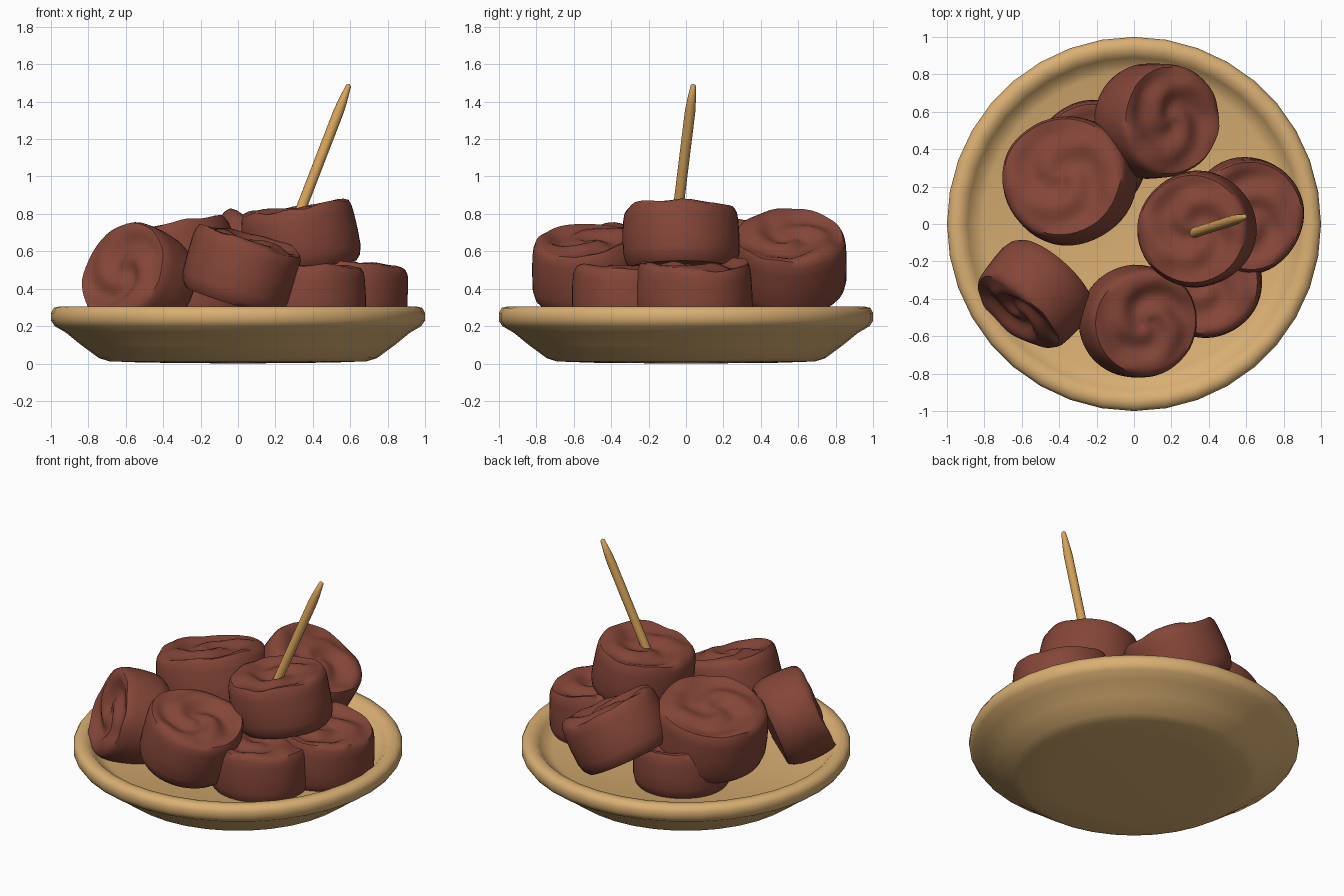
import bpy
import bmesh
import math
from mathutils import Vector, noise

if "Cube" in bpy.data.objects:
    bpy.data.objects.remove(bpy.data.objects["Cube"], do_unlink=True)


def material(name, color):
    m = bpy.data.materials.new(name)
    m.use_nodes = True
    m.diffuse_color = (*color, 1)
    bsdf = next(n for n in m.node_tree.nodes if n.type == "BSDF_PRINCIPLED")
    bsdf.inputs["Base Color"].default_value = (*color, 1)
    return m


tan = material("tan ceramic", (0.70, 0.43, 0.17))
brown = material("brown meat", (0.235, 0.061, 0.040))
wood = material("light wood", (0.68, 0.37, 0.10))


def lathe(name, profile, sides, mat, shape=None):
    """Spin (radius, height) points about z; the ends close on the axis."""
    bm = bmesh.new()
    rings = []
    for r, z in profile:
        count = sides if r > 0 else 1
        ring = []
        for i in range(count):
            a = math.tau * i / count
            p = Vector((r * math.cos(a), r * math.sin(a), z))
            ring.append(bm.verts.new(shape(p) if shape else p))
        rings.append(ring)
    for low, high in zip(rings, rings[1:]):
        for i in range(sides):
            j = (i + 1) % sides
            if len(low) == 1:
                bm.faces.new((low[0], high[j], high[i]))
            elif len(high) == 1:
                bm.faces.new((low[i], low[j], high[0]))
            else:
                bm.faces.new((low[i], low[j], high[j], high[i]))
    bmesh.ops.recalc_face_normals(bm, faces=bm.faces)
    mesh = bpy.data.meshes.new(name)
    bm.to_mesh(mesh)
    bm.free()
    mesh.materials.append(mat)
    obj = bpy.data.objects.new(name, mesh)
    bpy.context.collection.objects.link(obj)
    bpy.ops.object.select_all(action="DESELECT")
    obj.select_set(True)
    bpy.context.view_layer.objects.active = obj
    bpy.ops.object.shade_smooth_by_angle(angle=math.radians(50))
    return obj


def aim(obj, center, axis):
    obj.location = center
    obj.rotation_mode = "QUATERNION"
    obj.rotation_quaternion = Vector((0, 0, 1)).rotation_difference(Vector(axis))


# Shallow plate with a rolled rim
lathe("plate", [(0, 0), (0.5, 0.005), (0.69, 0.012), (0.745, 0.03),
                (0.84, 0.10), (0.92, 0.165), (0.98, 0.20), (1.0, 0.23),
                (1.0, 0.27), (0.985, 0.298), (0.95, 0.306), (0.915, 0.30),
                (0.89, 0.275), (0.86, 0.245), (0.81, 0.225), (0, 0.22)],
      36, tan)


# Meat slice: flat base, gently uneven side, puckered top with a swirl
def slice_profile(radius, height):
    h = height / 2
    pts = [(0, -h), (radius * 0.5, -h), (radius * 0.88, -h)]
    pts += [(radius * 0.96, 0.03 - h), (radius, 0.08 - h), (radius, 0),
            (radius * 0.985, h - 0.08), (radius * 0.965, h - 0.035),
            (radius * 0.92, h - 0.006)]
    pts += [(radius * k / 12, h) for k in range(10, 0, -1)]
    return pts + [(0, h)]


def pucker(radius, height, seed):
    offset = Vector((seed * 3.7, seed * 1.9, seed))

    def shape(p):
        q = p.copy()
        r = p.xy.length / radius
        wobble = noise.noise(p * 3 + offset)
        q.x *= 1 + 0.04 * wobble
        q.y *= 1 + 0.04 * wobble
        if p.z > height / 2 - 0.04:
            a = math.atan2(p.y, p.x)
            swirl = math.sin(2 * a + 9 * r + seed) * 0.014 * r * (1.1 - r) * 4
            crease = noise.noise(p * 8 + offset) * 0.016
            dip = 0.022 * max(0, 1 - r * r)
            q.z += swirl + crease - dip
        return q
    return shape


# name, centre, axis, radius, height
slices = [
    ("top_slice", (0.335, -0.025, 0.675), (-0.14, 0, 1), 0.31, 0.33),
    ("right_slice", (0.60, 0.045, 0.375), (0.10, 0, 1), 0.31, 0.34),
    ("front_right_slice", (0.385, -0.31, 0.36), (0, 0, 1), 0.30, 0.33),
    ("front_slice", (0.02, -0.52, 0.505), (0.30, -0.08, 1), 0.30, 0.35),
    ("left_leaning_slice", (-0.53, -0.38, 0.445), (-0.65, -0.76, 0.38), 0.295, 0.31),
    ("back_slice", (0.12, 0.555, 0.54), (0.5, 0.02, 0.86), 0.31, 0.35),
    ("back_left_slice", (-0.35, 0.235, 0.545), (-0.20, 0.12, 1), 0.345, 0.36),
    ("back_lower_slice", (-0.22, 0.36, 0.36), (0, 0, 1), 0.30, 0.31),
]
for seed, (name, center, axis, radius, height) in enumerate(slices, 1):
    piece = lathe(name, slice_profile(radius, height), 48, brown,
                  pucker(radius, height, seed))
    aim(piece, center, axis)

# Toothpick stuck into the top slice
base, tip = Vector((0.28, -0.06, 0.68)), Vector((0.595, 0.04, 1.495))
length = (tip - base).length
pick = lathe("toothpick", [(0, 0), (0.028, 0.02), (0.028, length - 0.16),
                           (0.024, length - 0.10), (0.014, length - 0.01),
                           (0, length)], 12, wood)
aim(pick, base, tip - base)
